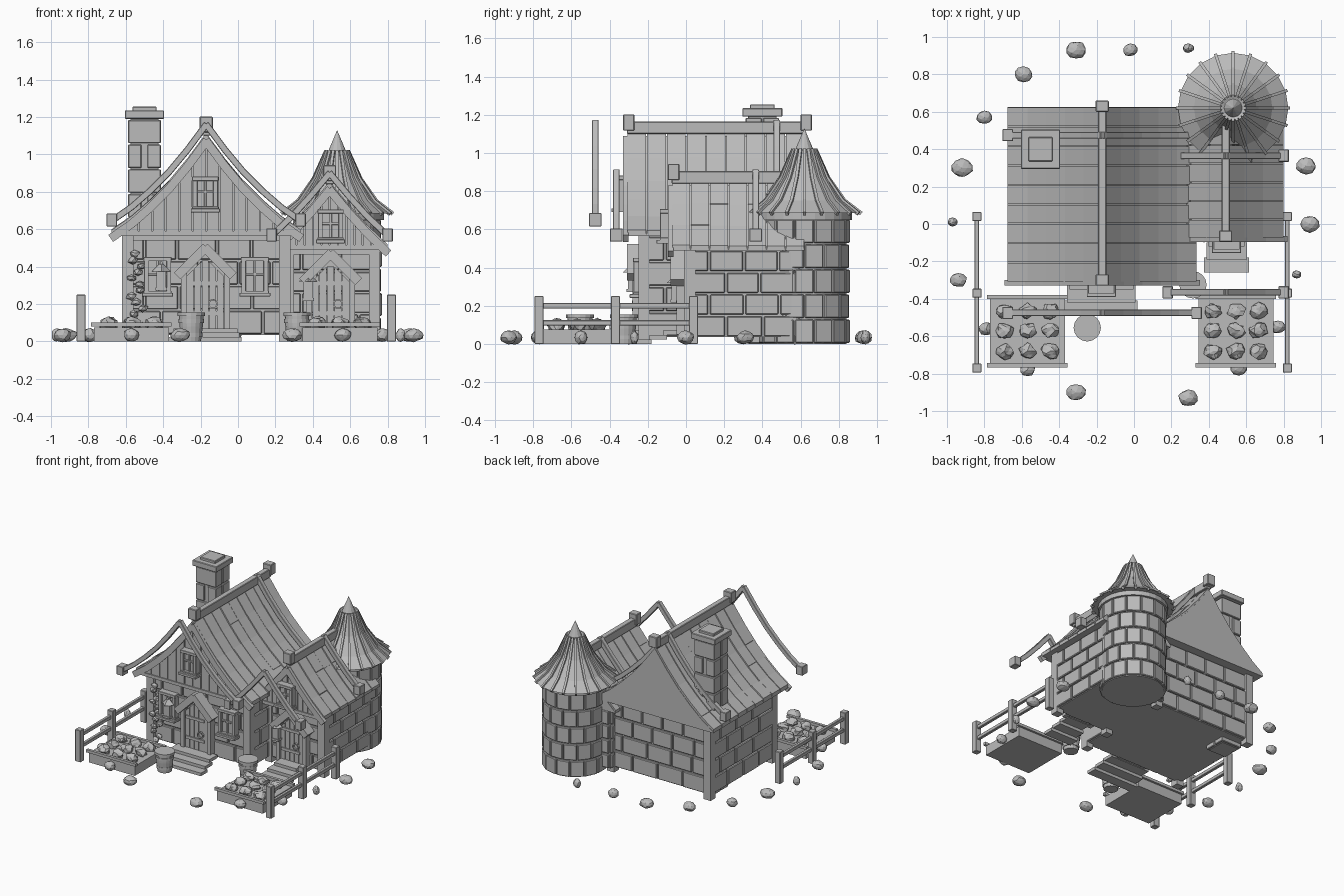
import bpy, bmesh, random
from math import pi, cos, sin, atan2, hypot, tan
from mathutils import Matrix, Vector

random.seed(4)
if "Cube" in bpy.data.objects:
    bpy.data.objects.remove(bpy.data.objects["Cube"])

GREY = (0.5, 0.5, 0.5, 1)
mat = bpy.data.materials.new("plain grey")
mat.use_nodes = True
mat.diffuse_color = GREY
mat.node_tree.nodes["Principled BSDF"].inputs["Base Color"].default_value = GREY


class Part:
    """Collects simple solids into one named object."""
    def __init__(self):
        self.bm = bmesh.new()

    def box(self, c, s, rot=None):
        m = Matrix.Translation(c) @ (rot or Matrix()) @ Matrix.Diagonal((*s, 1))
        bmesh.ops.create_cube(self.bm, size=1, matrix=m)

    def span(self, x0, x1, y0, y1, z0, z1):
        self.box(((x0 + x1) / 2, (y0 + y1) / 2, (z0 + z1) / 2), (x1 - x0, y1 - y0, z1 - z0))

    def beam(self, p, q, y, depth, h):
        # bar between two (x, z) points
        dx, dz = q[0] - p[0], q[1] - p[1]
        self.box(((p[0] + q[0]) / 2, y, (p[1] + q[1]) / 2), (hypot(dx, dz) + h * 0.3, depth, h),
                 Matrix.Rotation(-atan2(dz, dx), 4, 'Y'))

    def prism(self, pts, y0, y1):
        a = [self.bm.verts.new((x, y0, z)) for x, z in pts]
        b = [self.bm.verts.new((x, y1, z)) for x, z in pts]
        self.bm.faces.new(a)
        self.bm.faces.new(b[::-1])
        for i in range(len(a)):
            j = (i + 1) % len(a)
            self.bm.faces.new((a[i], b[i], b[j], a[j]))

    def drum(self, x, y, z0, z1, r0, r1, n=16):
        bmesh.ops.create_cone(self.bm, cap_ends=True, segments=n, radius1=r0, radius2=r1,
                              depth=z1 - z0, matrix=Matrix.Translation((x, y, (z0 + z1) / 2)))

    def lump(self, c, s, jitter=0.2, sub=1):
        vs = bmesh.ops.create_icosphere(self.bm, subdivisions=sub, radius=1)['verts']
        for v in vs:
            k = 1 + random.uniform(-jitter, jitter)
            v.co = Vector((c[i] + v.co[i] * s[i] * k for i in range(3)))

    def done(self, name, bevel=0):
        bmesh.ops.recalc_face_normals(self.bm, faces=self.bm.faces)
        me = bpy.data.meshes.new(name)
        self.bm.to_mesh(me)
        self.bm.free()
        me.materials.append(mat)
        ob = bpy.data.objects.new(name, me)
        bpy.context.collection.objects.link(ob)
        if bevel:
            mod = ob.modifiers.new("bevel", 'BEVEL')
            mod.width, mod.segments = bevel, 1


def stone_wall(part, a, b, z0, z1, rows):
    # running-bond blocks between two plan points
    dx, dy = b[0] - a[0], b[1] - a[1]
    length, h = hypot(dx, dy), (z1 - z0) / rows
    rot = Matrix.Rotation(atan2(dy, dx), 4, 'Z')
    for r in range(rows):
        u, step = 0, 0.1 if r % 2 else 0.19
        while u < length - 0.01:
            e = min(length, u + step)
            if length - e < 0.06:
                e = length
            m = (u + e) / 2 / length
            part.box((a[0] + dx * m, a[1] + dy * m, z0 + h * (r + 0.5)),
                     (e - u - 0.01, 0.03 + random.uniform(0, 0.008), h - 0.01), rot)
            u, step = e, random.uniform(0.17, 0.22)


def height_at(prof, d):
    for (a, za), (b, zb) in zip(prof, prof[1:]):
        if d <= b:
            return za + (zb - za) * (d - a) / (b - a)
    return prof[-1][1]


def house(tag, cx, hw, y0, y1, base, prof, ry0, ry1, barge_y, posts):
    xa, xb = cx - hw, cx + hw
    w = Part()
    w.span(xa, xb, y0, y1, 0.035, base)
    w.done(tag + "_wall_core")
    s = Part()
    for a, b in (((xa, y0), (xb, y0)), ((xb, y0), (xb, y1)), ((xb, y1), (xa, y1)), ((xa, y1), (xa, y0))):
        stone_wall(s, a, b, 0.035, base, 4)
    s.done(tag + "_wall_stones", 0.005)
    p = Part()
    for x, y in posts:
        p.span(x - 0.03, x + 0.03, y - 0.03, y + 0.03, 0, base)
    p.span(xa, xb, y0 - 0.03, y0, base - 0.025, base)
    p.done(tag + "_corner_posts")

    # solid roof with sagging slopes, covered in boards
    edge = prof[-1][0]
    r = Part()
    r.prism([(cx + d, z) for d, z in prof] + [(cx + edge, base), (cx - edge, base)]
            + [(cx - d, z) for d, z in prof[:0:-1]], ry0, ry1)
    r.done(tag + "_roof_core")
    b = Part()
    n = round((ry1 - ry0) / 0.105)
    st = (ry1 - ry0) / n
    for i in range(n):
        for side in (-1, 1):
            k = random.randint(1, len(prof) - 2)
            for piece in (prof[:k + 1], prof[k:]):
                t = random.uniform(0.016, 0.026)
                low = [(cx + side * d, z - 0.005) for d, z in piece]
                top = [(x, z + t + 0.005) for x, z in low[::-1]]
                b.prism(low + top, ry0 + i * st + 0.003, ry0 + (i + 1) * st - 0.003)
    b.done(tag + "_roof_boards")
    # ridge beam with end blocks
    rz = prof[0][1] + 0.05
    g = Part()
    g.span(cx - 0.022, cx + 0.022, ry0, ry1, rz - 0.04, rz + 0.025)
    for y in (ry0 + 0.01, ry1 + 0.005):
        g.box((cx, y, rz + 0.02), (0.07, 0.06, 0.085))
    g.done(tag + "_ridge_beam", 0.004)

    # gable planks and trim
    q = Part()
    m = 7
    for side in (-1, 1):
        for i in range(m):
            d0, d1 = edge * i / m + 0.003, edge * (i + 1) / m - 0.003
            q.prism([(cx + side * d, z) for d, z in ((d0, base), (d1, base),
                    (d1, height_at(prof, d1)), (d0, height_at(prof, d0)))], ry0 - 0.01, ry0)
        for (a, za), (c, zc) in zip(prof, prof[1:]):
            q.beam((cx + side * a, za - 0.02), (cx + side * c, zc - 0.02), ry0 - 0.005, 0.03, 0.045)
    q.span(cx - edge + 0.03, cx + edge - 0.03, ry0 - 0.018, ry0, base, base + 0.025)
    q.done(tag + "_gable_front")
    # raised bargeboards with end blocks
    v = Part()
    for y in (-barge_y, barge_y):
        for side in (-1, 1):
            for (a, za), (c, zc) in zip(prof, prof[1:]):
                v.beam((cx + side * a, za + 0.07), (cx + side * c, zc + 0.07), y, 0.035, 0.035)
            v.box((cx + side * edge, y, prof[-1][1] + 0.075), (0.055, 0.065, 0.07))
    v.done(tag + "_bargeboards", 0.003)


def window(name, cx, z, w, h, y):
    p = Part()
    p.span(cx - w / 2, cx + w / 2, y - 0.015, y + 0.03, z - h / 2, z + h / 2)
    for s in (-1, 1):
        p.box((cx + s * w / 2, y, z), (0.025, 0.07, h + 0.02))
        p.box((cx, y, z + s * h / 2), (w + 0.03, 0.075, 0.022))
    p.box((cx, y - 0.01, z), (0.014, 0.03, h))
    p.box((cx, y - 0.01, z + 0.01), (w, 0.03, 0.014))
    p.box((cx, y - 0.01, z - h / 2 - 0.01), (w + 0.045, 0.09, 0.02))
    p.done(name, 0.002)


def doorway(tag, cx, y, top, lamp_x, lamp_z, step_w):
    d = Part()
    for i in range(5):
        a, b = -0.1 + i * 0.04 + 0.002, -0.06 + i * 0.04 - 0.002
        d.prism([(cx + a, 0.05), (cx + b, 0.05), (cx + b, top - 0.08 - abs(b)),
                 (cx + a, top - 0.08 - abs(a))], y - 0.045, y)
    for z in (0.14, 0.3):
        d.span(cx - 0.09, cx + 0.07, y - 0.053, y - 0.04, z, z + 0.022)
    for i in range(10):
        t = i * pi / 5
        d.box((cx + 0.04 + 0.022 * cos(t), y - 0.055, 0.2 + 0.022 * sin(t)), (0.014, 0.015, 0.008),
              Matrix.Rotation(-t - pi / 2, 4, 'Y'))
    for s in (-1, 1):
        d.span(cx + s * 0.115 - 0.016, cx + s * 0.115 + 0.016, y - 0.06, y, 0.05, top - 0.14)
        d.beam((cx, top - 0.03), (cx + s * 0.145, top - 0.175), y - 0.045, 0.09, 0.05)
    d.done(tag + "_door")
    # separate treads rising to the door
    k = Part()
    for i in range(3):
        w = step_w - i * 0.012
        k.span(cx - w, cx + w, y - 0.27 + i * 0.07, y - 0.19 + i * 0.08, i * 0.023, i * 0.023 + 0.024)
    k.done(tag + "_steps")
    n = Part()
    n.box((lamp_x, y - 0.06, lamp_z), (0.05, 0.05, 0.09))
    n.drum(lamp_x, y - 0.06, lamp_z + 0.045, lamp_z + 0.085, 0.05, 0.01, 4)
    n.box((lamp_x, y - 0.06, lamp_z - 0.05), (0.062, 0.062, 0.015))
    n.box((lamp_x, y - 0.03, lamp_z + 0.09), (0.015, 0.08, 0.015))
    n.done(tag + "_lantern")


MAIN = [(0, 1.09), (0.1, 0.955), (0.2, 0.835), (0.3, 0.735), (0.4, 0.648), (0.505, 0.575)]
WING = [(0, 0.83), (0.1, 0.71), (0.2, 0.6), (0.31, 0.495)]
house("main", -0.17, 0.43, -0.21, 0.55, 0.565, MAIN, -0.31, 0.625, 0.475,
      [(-0.59, -0.22), (0.25, -0.22), (-0.59, 0.55), (0.25, 0.55)])
house("wing", 0.49, 0.25, 0.02, 0.6, 0.49, WING, -0.075, 0.62, 0.365, [(0.27, 0.02), (0.73, 0.02)])
doorway("main", -0.175, -0.22, 0.53, -0.41, 0.33, 0.195)
doorway("wing", 0.495, 0.01, 0.5, 0.375, 0.275, 0.12)
window("main_gable_window", -0.175, 0.79, 0.11, 0.16, -0.335)
window("wing_gable_window", 0.495, 0.62, 0.11, 0.15, -0.1)
for side, x in (("right", -0.43), ("left", 0.09)):
    window(side + "_front_window", x, 0.35, 0.12, 0.18, -0.24)

# round tower
TX, TY, N = 0.53, 0.62, 14
t = Part()
t.drum(TX, TY, 0, 0.66, 0.222, 0.222, 28)
t.drum(TX, TY, 0.65, 0.685, 0.25, 0.25, 28)
t.done("tower_core")
t = Part()
for r in range(5):
    for i in range(N):
        a = 2 * pi * (i + r % 2 / 2) / N
        t.box((TX + 0.215 * cos(a), TY + 0.215 * sin(a), 0.066 + r * 0.131),
              (0.04, 2 * 0.23 * tan(pi / N) - 0.008, 0.122), Matrix.Rotation(a, 4, 'Z'))
t.done("tower_stones", 0.005)
CONE = [(0.295, 0.685), (0.21, 0.75), (0.125, 0.87), (0.06, 1.015)]
t = Part()
for (r0, z0), (r1, z1) in zip(CONE, CONE[1:]):
    t.drum(TX, TY, z0, z1, r0, r1, 20)
    for i in range(20):
        rot = Matrix.Rotation(2 * pi * i / 20, 4, 'Z')
        c = rot @ Vector(((r0 + r1) / 2, 0, (z0 + z1) / 2))
        t.box(c + Vector((TX, TY, 0)), (hypot(r1 - r0, z1 - z0) + 0.008, 0.016, 0.022),
              rot @ Matrix.Rotation(-atan2(z1 - z0, r1 - r0), 4, 'Y'))
t.drum(TX, TY, 1.0, 1.13, 0.055, 0.0, 12)
t.done("tower_roof")

# chimney
c = Part()
c.box((-0.5, 0.4, 0.6), (0.15, 0.15, 1.2))
for i in range(9):
    for sx in (-1, 1):
        for sy in (-1, 1):
            k = 0.012 * (1 if i % 2 else -1) * sx
            c.span(*sorted((-0.5 + k + sx * 0.004, -0.5 + sx * 0.088)),
                   *sorted((0.4 + sy * 0.004, 0.4 + sy * 0.088)), i * 0.132 + 0.004, i * 0.132 + 0.128)
c.box((-0.5, 0.4, 1.213), (0.21, 0.21, 0.045))
c.box((-0.5, 0.4, 1.24), (0.13, 0.13, 0.03))
c.done("chimney", 0.004)

# fences
for side, x in (("right", -0.84), ("left", 0.82)):
    f = Part()
    for y in (0.04, -0.37, -0.77):
        f.box((x, y, 0.125), (0.048, 0.048, 0.25))
    for z in (0.11, 0.2):
        f.box((x, -0.365, z), (0.024, 0.8, 0.028))
    f.done(side + "_fence", 0.003)

# garden beds with rows of plants
for side, x in (("right", -0.57), ("left", 0.545)):
    b = Part()
    b.span(x - 0.2, x + 0.2, -0.755, -0.39, 0, 0.075)
    for y in (-0.39, -0.755):
        b.box((x, y, 0.09), (0.43, 0.022, 0.022))
    b.done(side + "_garden_bed")
    g = Part()
    for i in (-1, 0, 1):
        for y in (-0.465, -0.57, -0.68):
            g.lump((x + i * 0.122, y, 0.095), (0.046, 0.04, 0.035), 0.22, 2)
    g.done(side + "_garden_plants")

# barrels
for name, x, y in (("front_barrel", -0.25, -0.555), ("side_barrel", 0.315, -0.325)):
    p = Part()
    p.drum(x, y, 0, 0.08, 0.052, 0.062)
    p.drum(x, y, 0.08, 0.15, 0.062, 0.066)
    for z, r in ((0.025, 0.06), (0.1, 0.068), (0.135, 0.073)):
        p.drum(x, y, z, z + 0.02, r, r)
    p.done(name)

# climbing vine
v = Part()
for i in range(14):
    v.lump((-0.54 + 0.03 * sin(i * 1.9), -0.25, 0.05 + i * 0.032), (0.028, 0.022, 0.02), 0.25)
v.done("climbing_vine")

# ring of loose rocks: x, y, radius
ROCKS = [(-.31, .93, .055), (-.02, .93, .04), (.29, .94, .03), (-.59, .8, .048), (-.8, .57, .042),
         (-.92, .3, .058), (-.97, .01, .028), (-.94, -.3, .045), (-.79, -.56, .042), (-.57, -.78, .04),
         (-.31, -.9, .052), (.29, -.93, .052), (.56, -.77, .045), (.77, -.55, .042), (.87, -.27, .026),
         (.94, 0, .053), (.92, .31, .053)]
s = Part()
for x, y, k in ROCKS:
    s.lump((x, y, 0.034), (k, k * 0.85, 0.036), 0.08, 2)
s.done("loose_rocks")
